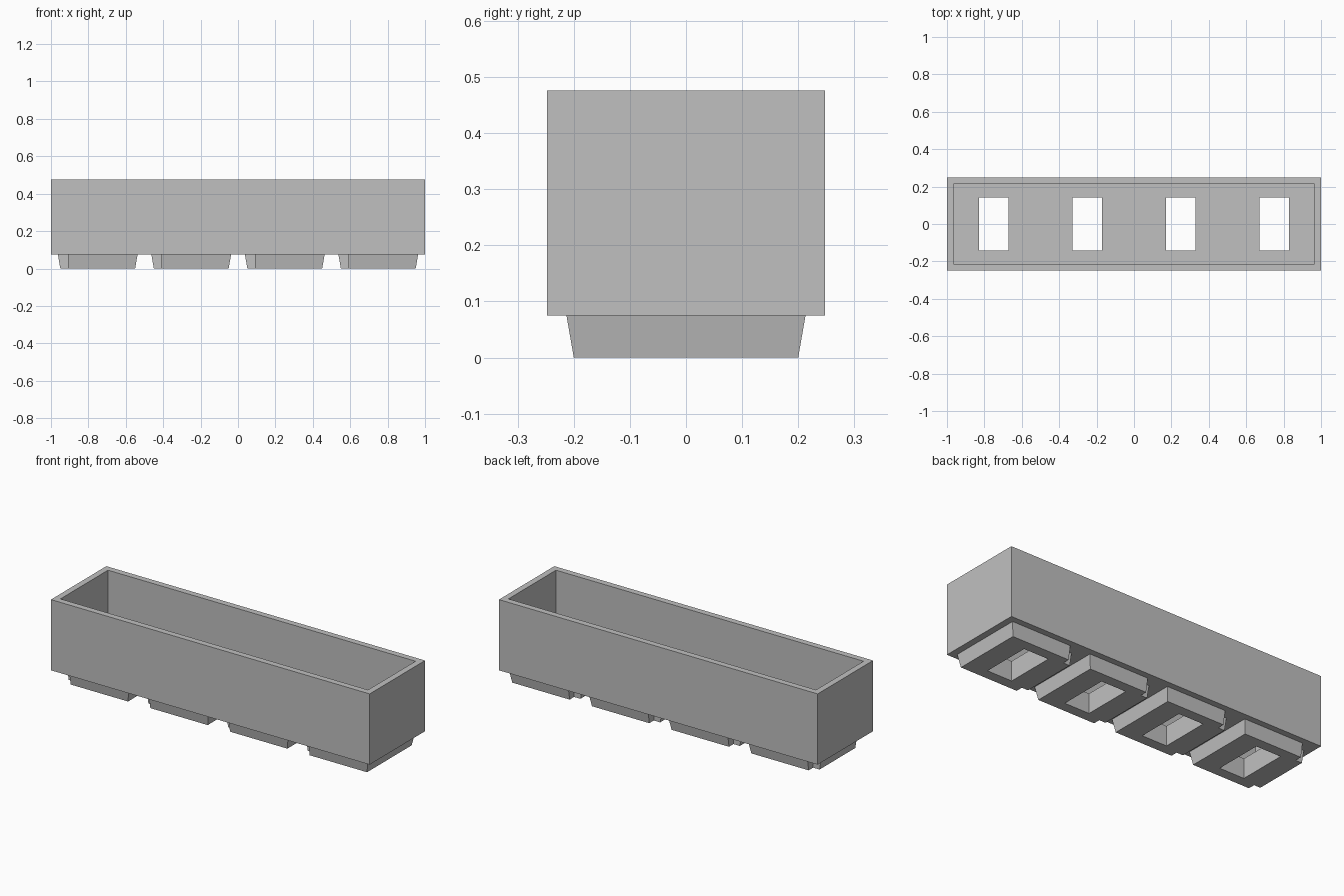
import bpy
import bmesh

old = bpy.data.objects.get("Cube")
if old:
    bpy.data.objects.remove(old, do_unlink=True)

# Overall sizes
HALF_X, HALF_Y, TOP = 1.0, 0.248, 0.476
FOOT_H, FLOOR, WALL = 0.075, 0.113, 0.035
FOOT_TOP, FOOT_BOTTOM, NOTCH = 0.213, 0.2, 0.16
HOLE_X, HOLE_Y = 0.078, 0.141
CENTRES = (-0.75, -0.25, 0.25, 0.75)

grey = bpy.data.materials.new("light_grey")
grey.use_nodes = True
colour = (0.53, 0.53, 0.53, 1)
grey.diffuse_color = colour
grey.node_tree.nodes["Principled BSDF"].inputs["Base Color"].default_value = colour


def block(name, x, y, z, taper=1.0):
    """Box between (min, max) ranges; taper scales the lower face."""
    bm = bmesh.new()
    bmesh.ops.create_cube(bm, size=1)
    for v in bm.verts:
        s = taper if v.co.z < 0 else 1
        v.co.x = sum(x) / 2 + v.co.x * (x[1] - x[0]) * s
        v.co.y = sum(y) / 2 + v.co.y * (y[1] - y[0]) * s
        v.co.z = sum(z) / 2 + v.co.z * (z[1] - z[0])
    mesh = bpy.data.meshes.new(name)
    bm.to_mesh(mesh)
    bm.free()
    mesh.materials.append(grey)
    obj = bpy.data.objects.new(name, mesh)
    bpy.context.collection.objects.link(obj)
    return obj


def cut(obj, x, y, z):
    """Subtract a box from obj and discard the cutter."""
    cutter = block("cutter", x, y, z)
    cutter.hide_render = True
    mod = obj.modifiers.new("cut", 'BOOLEAN')
    mod.operation = 'DIFFERENCE'
    mod.solver = 'EXACT'
    mod.object = cutter
    bpy.context.view_layer.objects.active = obj
    bpy.ops.object.modifier_apply(modifier=mod.name)
    bpy.data.objects.remove(cutter, do_unlink=True)


def cut_hole(obj, cx):
    cut(obj, (cx - HOLE_X, cx + HOLE_X), (-HOLE_Y, HOLE_Y), (-0.1, 0.2))


# Open trough with a thin wall
trough = block("trough", (-HALF_X, HALF_X), (-HALF_Y, HALF_Y), (FOOT_H, TOP))
cut(trough, (WALL - HALF_X, HALF_X - WALL), (WALL - HALF_Y, HALF_Y - WALL), (FLOOR, 1))
for cx in CENTRES:
    cut_hole(trough, cx)

# Tapered feet, notched at both corners of their -x side
for i, cx in enumerate(CENTRES):
    foot = block(f"foot_{i + 1}", (cx - FOOT_TOP, cx + FOOT_TOP),
                 (-FOOT_TOP, FOOT_TOP), (0, FOOT_H), FOOT_BOTTOM / FOOT_TOP)
    for y in ((-0.3, -NOTCH), (NOTCH, 0.3)):
        cut(foot, (cx - 0.3, cx - NOTCH), y, (-0.1, 0.2))
    cut_hole(foot, cx)
